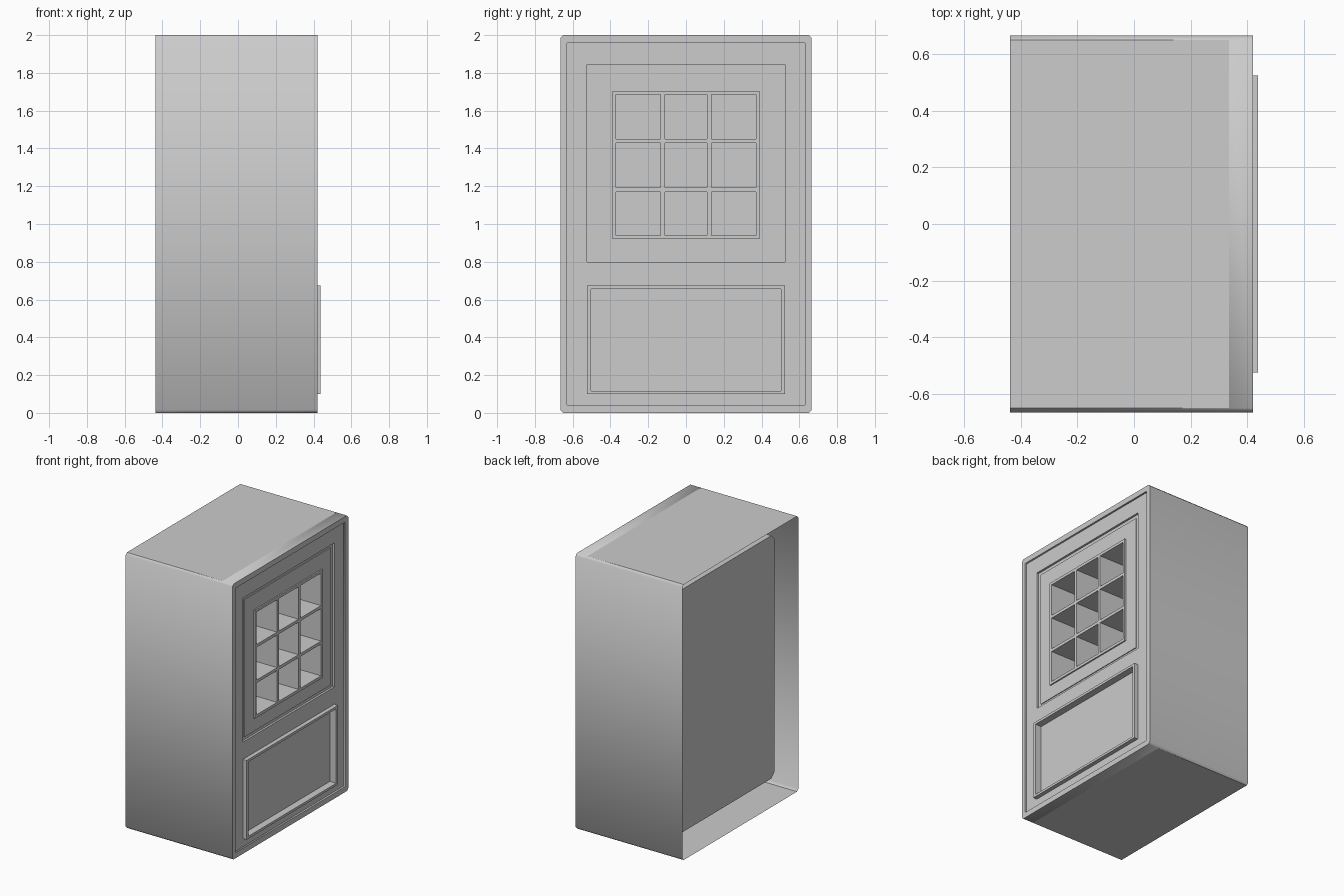
import bpy
import bmesh

cube = bpy.data.objects.get("Cube")
if cube:
    bpy.data.objects.remove(cube, do_unlink=True)

grey = bpy.data.materials.new("plain grey")
grey.use_nodes = True
COLOUR = (0.604, 0.604, 0.604, 1)
grey.diffuse_color = COLOUR
grey.node_tree.nodes["Principled BSDF"].inputs["Base Color"].default_value = COLOUR

# Depths along x, the side that carries the panelled face
BACK, BOX_BACK, CELL_BACK, SEAM, LIP = -0.437, -0.327, -0.22, 0.335, 0.42
FACE, RAISED, SUNK = 0.407, 0.437, 0.387
GROOVE, WINDOW_PANEL, LATTICE = 0.392, 0.398, 0.408


def rect(x, y0, y1, z0, z1, cut=0):
    """Rectangle at depth x, counter-clockwise seen from +x, corners optionally cut."""
    if not cut:
        return [(x, y0, z0), (x, y1, z0), (x, y1, z1), (x, y0, z1)]
    return [(x, y0 + cut, z0), (x, y1 - cut, z0), (x, y1, z0 + cut), (x, y1, z1 - cut),
            (x, y1 - cut, z1), (x, y0 + cut, z1), (x, y0, z1 - cut), (x, y0, z0 + cut)]


def loft(bm, loops, cap_start=False, cap_end=False):
    """Bridge a chain of loops; cap either end if asked."""
    rows = [[bm.verts.new(p) for p in loop] for loop in loops]
    for a, b in zip(rows, rows[1:]):
        for i in range(len(a)):
            j = (i + 1) % len(a)
            bm.faces.new((a[i], a[j], b[j], b[i]))
    if cap_start:
        bm.faces.new(rows[0][::-1])
    if cap_end:
        bm.faces.new(rows[-1])


def pierced_sheet(bm, x, ys, zs, is_hole):
    """Flat grid of faces at depth x; returns the bounds of the skipped cells."""
    holes = []
    for i in range(len(ys) - 1):
        for j in range(len(zs) - 1):
            cell = (ys[i], ys[i + 1], zs[j], zs[j + 1])
            if is_hole(i, j):
                holes.append(cell)
            else:
                loft(bm, [rect(x, *cell)], cap_end=True)
    return holes


def finish(bm, name, smooth_rule=None):
    bmesh.ops.remove_doubles(bm, verts=bm.verts, dist=0.0005)
    bm.normal_update()
    for f in bm.faces:
        f.smooth = bool(smooth_rule and smooth_rule(f))
    mesh = bpy.data.meshes.new(name)
    bm.to_mesh(mesh)
    bm.free()
    mesh.materials.append(grey)
    obj = bpy.data.objects.new(name, mesh)
    bpy.context.collection.objects.link(obj)


# Outer shell: thin walls open at the back, with a lip around the panelled face
W, H, CUT = 0.665, 2.0, 0.015
iw, iz0, iz1 = 0.63, 0.04, 1.96
bm = bmesh.new()
loft(bm, [rect(x, -W, W, 0, H, CUT) for x in (BACK, SEAM, LIP)]
     + [rect(x, -iw, iw, iz0, iz1, 0.003) for x in (LIP, FACE)])


def shell_smooth(f):
    c = f.calc_center_median()
    main_top_or_bottom = abs(f.normal.z) > 0.9 and c.x < SEAM
    return abs(f.normal.x) < 0.5 and not main_top_or_bottom


finish(bm, "cabinet_shell", shell_smooth)

# Panelled face: one sheet pierced for the window and lower panel
pw = 0.525
bm = bmesh.new()
pierced_sheet(bm, FACE, [-iw, -pw, pw, iw], [iz0, 0.1, 0.675, 0.8, 1.845, iz1],
              lambda i, j: i == 1 and j in (1, 3))
finish(bm, "panelled_face")

# Inner box: stands clear of the shell walls, behind the face
bm = bmesh.new()
loft(bm, [rect(x, -0.547, 0.547, 0.118, 1.882, 0.035) for x in (BOX_BACK, FACE)],
     cap_start=True)
finish(bm, "inner_box")

# Window surround: square groove, flat border, thin rim around the lattice
bm = bmesh.new()
steps = [((-pw, pw, 0.8, 1.845), (FACE, GROOVE)),
         ((-0.495, 0.495, 0.823, 1.82), (GROOVE, WINDOW_PANEL)),
         ((-0.39, 0.39, 0.92, 1.705), (WINDOW_PANEL, LATTICE)),
         ((-0.37, 0.37, 0.94, 1.685), (LATTICE,))]
loft(bm, [rect(x, *bounds) for bounds, depths in steps for x in depths])
finish(bm, "window_surround")

# Window lattice: three by three deep cells
bm = bmesh.new()
cells = pierced_sheet(bm, LATTICE, [-0.37, -0.134, -0.112, 0.112, 0.134, 0.37],
                      [0.94, 1.17, 1.192, 1.428, 1.45, 1.685],
                      lambda i, j: i % 2 == 0 and j % 2 == 0)
for cell in cells:
    loft(bm, [rect(x, *cell) for x in (LATTICE, CELL_BACK)], cap_end=True)
finish(bm, "window_lattice")

# Lower panel: raised thin frame with a sunken centre
bm = bmesh.new()
outer, inner = (-pw, pw, 0.1, 0.675), (-0.503, 0.503, 0.117, 0.657)
loft(bm, [rect(FACE, *outer), rect(RAISED, *outer),
          rect(RAISED, *inner), rect(SUNK, *inner)], cap_end=True)
finish(bm, "lower_panel")
